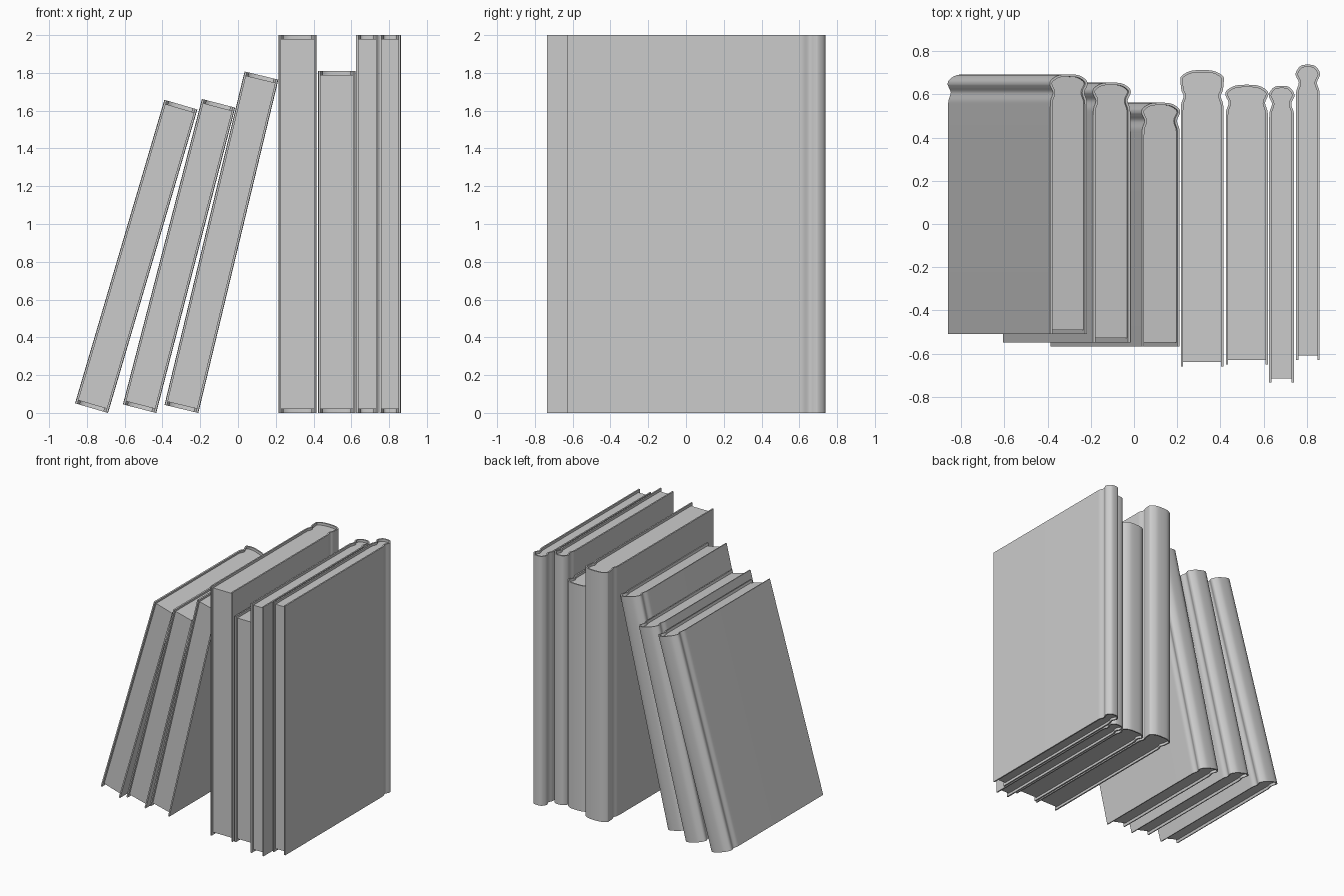
import bpy, bmesh, math
from mathutils import Vector, Matrix

if "Cube" in bpy.data.objects:
    bpy.data.objects.remove(bpy.data.objects["Cube"])

T = 0.011       # cover thickness
INSET = 0.02    # how far the pages sit inside the cover


def smooth_curve(pts, steps=5):
    # Catmull-Rom through the control points
    p = [2 * pts[0] - pts[1]] + pts + [2 * pts[-1] - pts[-2]]
    out = []
    for i in range(1, len(p) - 2):
        a, b, c, d = p[i - 1:i + 3]
        for k in range(steps):
            t = k / steps
            out.append(0.5 * (2 * b + (c - a) * t + (2 * a - 5 * b + 4 * c - d) * t * t
                              + (3 * b - a - 3 * c + d) * t ** 3))
    return out + [pts[-1]]


def outline(w, y0, y1, g):
    # open U-shaped outline: right board, hinge groove, rounded spine, left board
    h = w / 2
    r = [(h, -g - 0.065), (h - 0.002, -g - 0.035), (h - 0.013, -g), (h - 0.003, -g + 0.025),
         (h + 0.002, -0.045), (h - 0.004, -0.027), (h * 0.65, -0.008), (h * 0.3, -0.001)]
    ctrl = [Vector((x, y1 + y)) for x, y in r]
    ctrl += [Vector((-v.x, v.y)) for v in reversed(ctrl)]
    return [Vector((h, y0))] + smooth_curve(ctrl) + [Vector((-h, y0))]


def offset(pts, d):
    res = []
    for i, p in enumerate(pts):
        if i in (0, len(pts) - 1):
            res.append(Vector((p.x - math.copysign(d, p.x), p.y)))
        else:
            t = (pts[i + 1] - pts[i - 1]).normalized()
            res.append(p + Vector((-t.y, t.x)) * d)
    return res


def finish(bm, name, mat):
    bmesh.ops.recalc_face_normals(bm, faces=bm.faces[:])
    me = bpy.data.meshes.new(name)
    bm.to_mesh(me)
    bm.free()
    ob = bpy.data.objects.new(name, me)
    bpy.context.collection.objects.link(ob)
    ob.matrix_world = mat
    bpy.ops.object.select_all(action='DESELECT')
    ob.select_set(True)
    bpy.context.view_layer.objects.active = ob
    bpy.ops.object.shade_smooth_by_angle(angle=math.radians(35))


def prism(bm, pts, z0, z1):
    lo = [bm.verts.new((p.x, p.y, z0)) for p in pts]
    hi = [bm.verts.new((p.x, p.y, z1)) for p in pts]
    for i in range(len(pts)):
        j = (i + 1) % len(pts)
        bm.faces.new((lo[i], lo[j], hi[j], hi[i]))
    return lo, hi


def book(name, x_right, w, y0, y1, height, lean=0, g=0.085):
    # pivot is the bottom right edge; leaning turns the top towards +x
    mat = (Matrix.Translation((x_right, 0, 0)) @ Matrix.Rotation(math.radians(lean), 4, 'Y')
           @ Matrix.Translation((-w / 2, 0, 0)))
    outer = outline(w, y0, y1, g)
    inner = offset(outer, T)
    # cover: closed shell between outer and inner outline
    bm = bmesh.new()
    n = len(outer)
    for ring in prism(bm, outer + inner[::-1], 0, height):
        for i in range(n - 1):
            bm.faces.new((ring[i], ring[i + 1], ring[-2 - i], ring[-1 - i]))
    finish(bm, name + "_cover", mat)
    # page block fills the inner outline
    block = [p.copy() for p in inner]
    block[0].y = block[-1].y = y0 + INSET
    bm = bmesh.new()
    m = len(block)
    for ring in prism(bm, block, INSET, height - INSET):
        for i in range(m // 2 - 1):
            bm.faces.new((ring[i], ring[i + 1], ring[-2 - i], ring[-1 - i]))
        if m % 2:
            k = m // 2
            bm.faces.new((ring[k - 1], ring[k], ring[k + 1]))
    finish(bm, name + "_pages", mat)


# three leaning books
book("leaning_book_left", -0.69, 0.178, -0.51, 0.693, 1.675, 16.4)
book("leaning_book_middle", -0.435, 0.178, -0.548, 0.655, 1.67, 14.5)
book("leaning_book_right", -0.212, 0.180, -0.568, 0.562, 1.815, 13.5)
# four upright books
book("upright_book_1", 0.414, 0.197, -0.66, 0.713, 2.0, g=0.12)
book("upright_book_2", 0.620, 0.195, -0.65, 0.645, 1.81)
book("upright_book_3", 0.741, 0.115, -0.735, 0.64, 2.0)
book("upright_book_4", 0.860, 0.110, -0.63, 0.738, 2.0)
